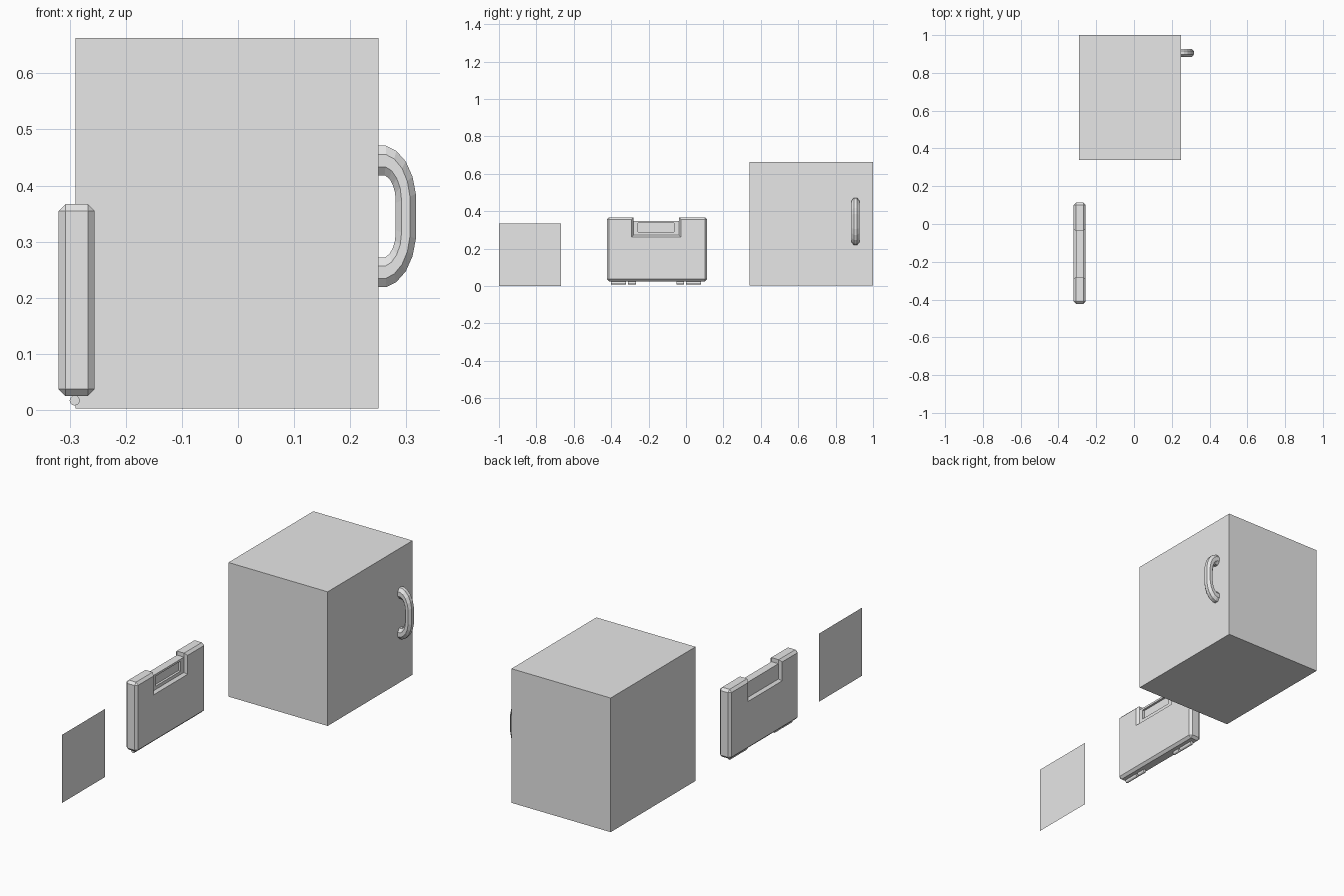
import bpy
import bmesh
import math
from mathutils import Vector

default = bpy.data.objects.get("Cube")
if default:
    bpy.data.objects.remove(default, do_unlink=True)

grey = bpy.data.materials.new("plain grey")
grey.use_nodes = True
COLOUR = (0.8, 0.8, 0.8, 1)
grey.diffuse_color = COLOUR
grey.node_tree.nodes["Principled BSDF"].inputs["Base Color"].default_value = COLOUR


def finish(name, bm):
    bmesh.ops.recalc_face_normals(bm, faces=bm.faces)
    mesh = bpy.data.meshes.new(name)
    bm.to_mesh(mesh)
    bm.free()
    mesh.materials.append(grey)
    obj = bpy.data.objects.new(name, mesh)
    bpy.context.collection.objects.link(obj)
    return obj


def box(name, low, high, chamfer=0.0):
    bm = bmesh.new()
    bmesh.ops.create_cube(bm, size=1)
    low, high = Vector(low), Vector(high)
    for v in bm.verts:
        v.co = (low + high) / 2 + v.co * (high - low)
    if chamfer:
        bmesh.ops.bevel(bm, geom=bm.edges[:], offset=chamfer, segments=1, affect='EDGES')
    return finish(name, bm)


def cut(target, cutter):
    cutter.hide_render = True
    mod = target.modifiers.new("cut", 'BOOLEAN')
    mod.operation, mod.solver, mod.object = 'DIFFERENCE', 'EXACT', cutter
    bpy.context.view_layer.objects.active = target
    bpy.ops.object.modifier_apply(modifier=mod.name)
    bpy.data.objects.remove(cutter, do_unlink=True)


def loft(name, rings):
    bm = bmesh.new()
    loops = [[bm.verts.new(p) for p in ring] for ring in rings]
    n = len(loops[0])
    for a, b in zip(loops, loops[1:]):
        for i in range(n):
            j = (i + 1) % n
            bm.faces.new((a[i], a[j], b[j], b[i]))
    bm.faces.new(loops[0])
    bm.faces.new(loops[-1])
    return finish(name, bm)


# Large cabinet
box("cabinet", (-0.29, 0.34, 0.003), (0.25, 1.0, 0.663))

# Pull handle: pairs of outer and inner (x, z offset) points, mirrored downwards
HANDLE_Y, HANDLE_Z, SIDES = 0.906, 0.345, 8
upper = [((0.245, 0.126), (0.245, 0.073)), ((0.264, 0.126), (0.262, 0.073)),
         ((0.282, 0.117), (0.270, 0.067)), ((0.299, 0.098), (0.276, 0.056)),
         ((0.311, 0.071), (0.280, 0.042)), ((0.317, 0.040), (0.281, 0.024))]
lower = [((a, -b), (c, -d)) for (a, b), (c, d) in reversed(upper)]
rings = []
for outer, inner in upper + lower:
    outer, inner = Vector(outer), Vector(inner)
    ring = []
    for i in range(SIDES):
        angle = math.tau * (i + 0.5) / SIDES
        k = math.cos(angle) / math.cos(math.pi / SIDES)
        p = (outer + inner) / 2 + (outer - inner) / 2 * k
        ring.append((p.x, HANDLE_Y + 0.023 * math.sin(angle), HANDLE_Z + p.y))
    rings.append(ring)
loft("cabinet_handle", rings)

# Chamfered door panel
MID_X, HALF = -0.2875, 0.032
panel = box("door_panel", (MID_X - HALF, -0.423, 0.025), (MID_X + HALF, 0.113, 0.367), 0.012)

# Sloped grip recess on both sides, then the lowered top edge between the caps
for side in (-1, 1):
    frames = []
    for depth, spread in ((0.019, 0.0), (0.032, 0.01), (0.042, 0.0177)):
        x = MID_X + side * depth
        y0, y1, z0 = -0.281 - spread, -0.037 + spread, 0.272 - spread
        frames.append([(x, y0, z0), (x, y1, z0), (x, y1, 0.4), (x, y0, 0.4)])
    cut(panel, loft("recess_cutter", frames))
cut(panel, box("top_cutter", (-0.4, -0.281, 0.347), (-0.2, -0.037, 0.4)))

# Finger slot on the left face
cut(panel, box("slot_cutter", (MID_X + 0.008, -0.257, 0.288), (-0.2, -0.064, 0.337)))

# Hinge barrels under the panel
for index, (start, end) in enumerate(((-0.40, -0.32), (-0.31, -0.268), (-0.05, -0.01), (0.0, 0.08))):
    loft(f"hinge_barrel_{index + 1}", [
        [(-0.291 + 0.009 * math.cos(math.tau * i / 12), y, 0.017 + 0.009 * math.sin(math.tau * i / 12))
         for i in range(12)] for y in (start, end)])

# Flat upright sheet
bm = bmesh.new()
bm.faces.new([bm.verts.new((-0.258, y, z)) for y, z in
              ((-1.0, 0.0), (-0.667, 0.0), (-0.667, 0.335), (-1.0, 0.335))])
finish("upright_sheet", bm)
